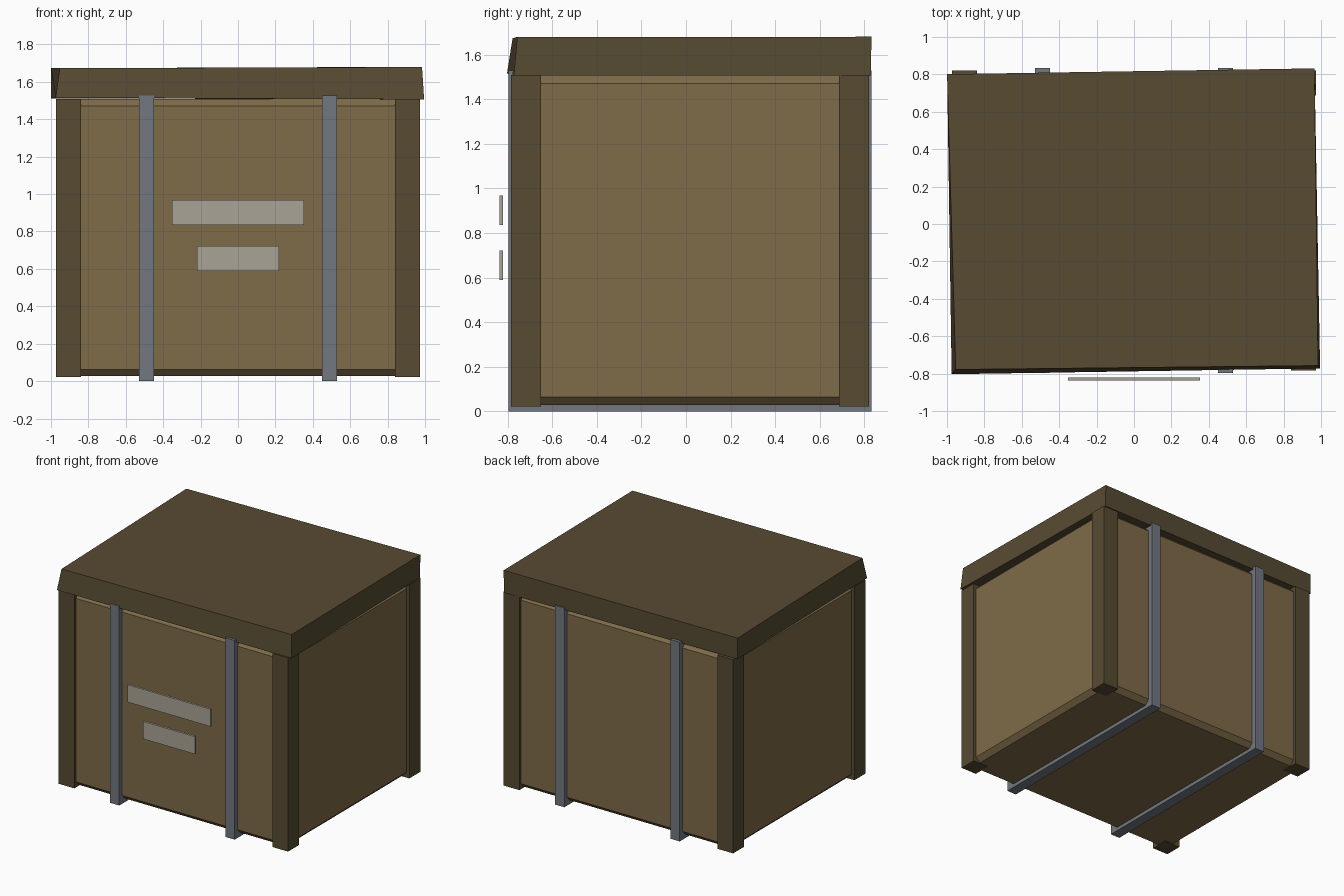
import bpy, bmesh
from mathutils import Vector

if "Cube" in bpy.data.objects:
    bpy.data.objects.remove(bpy.data.objects["Cube"])

CY = 0.018  # crate body sits slightly behind the origin


def material(name, rgb):
    m = bpy.data.materials.new(name)
    m.diffuse_color = (*rgb, 1)
    m.use_nodes = True
    m.node_tree.nodes["Principled BSDF"].inputs["Base Color"].default_value = m.diffuse_color
    return m


WOOD = material("wood", (0.21, 0.145, 0.065))
DARK = material("dark_wood", (0.095, 0.07, 0.032))
STEEL = material("steel", (0.17, 0.19, 0.22))
PAPER = material("paper", (0.40, 0.37, 0.31))


def box(name, lo, hi, mat, chamfer=0, nudges=None):
    """Box between two corners; nudges moves single corners, keyed by sign."""
    lo, hi = Vector(lo), Vector(hi)
    bm = bmesh.new()
    bmesh.ops.create_cube(bm, size=2)
    for v in bm.verts:
        key = tuple(round(c) for c in v.co)
        v.co = Vector([(a + b) / 2 + s * (b - a) / 2 for a, b, s in zip(lo, hi, key)])
        if nudges:
            v.co += Vector(nudges.get(key, (0, 0, 0)))
    if chamfer:
        bmesh.ops.bevel(bm, geom=bm.edges[:], offset=chamfer, segments=1,
                        affect='EDGES', profile=0.5)
    mesh = bpy.data.meshes.new(name)
    bm.to_mesh(mesh)
    bm.free()
    mesh.materials.append(mat)
    ob = bpy.data.objects.new(name, mesh)
    bpy.context.collection.objects.link(ob)
    return ob


# Chamfered crate body
box("crate_body", (-0.95, CY - 0.78, 0.027), (0.95, CY + 0.78, 1.507), WOOD, chamfer=0.036)

# Corner posts
for sx, xn in ((-1, "left"), (1, "right")):
    for sy, yn in ((-1, "front"), (1, "back")):
        x, y, h = sx * 0.907, CY + sy * 0.735, 0.067
        box(f"{yn}_{xn}_post", (x - h, y - h, 0.022), (x + h, y + h, 1.508), DARK)

# Steel straps wrapping the body
for sx, xn in ((-1, "left"), (1, "right")):
    x = sx * 0.49
    box(f"{xn}_strap", (x - 0.04, CY - 0.815, 0), (x + 0.04, CY + 0.815, 1.528), STEEL)

# Slightly crooked lid, turned about the vertical axis
box("lid", (-0.98, -0.785, 1.51), (0.98, 0.815, 1.677), DARK, nudges={
    (-1, -1, -1): (0.005, -0.018, 0.005), (-1, -1, 1): (0.027, 0.007, -0.004),
    (1, -1, -1): (0.015, 0.013, -0.004), (1, -1, 1): (0.004, 0.028, 0.002),
    (-1, 1, -1): (-0.019, -0.014, 0.002), (-1, 1, 1): (-0.019, -0.014, -0.004),
    (1, 1, -1): (-0.015, 0.014, -0.004), (1, 1, 1): (-0.015, 0.017, 0.003)})

# Blank label plates on the front
box("upper_label", (-0.353, -0.837, 0.835), (0.353, -0.82, 0.968), PAPER)
box("lower_label", (-0.219, -0.837, 0.588), (0.219, -0.82, 0.722), PAPER)
